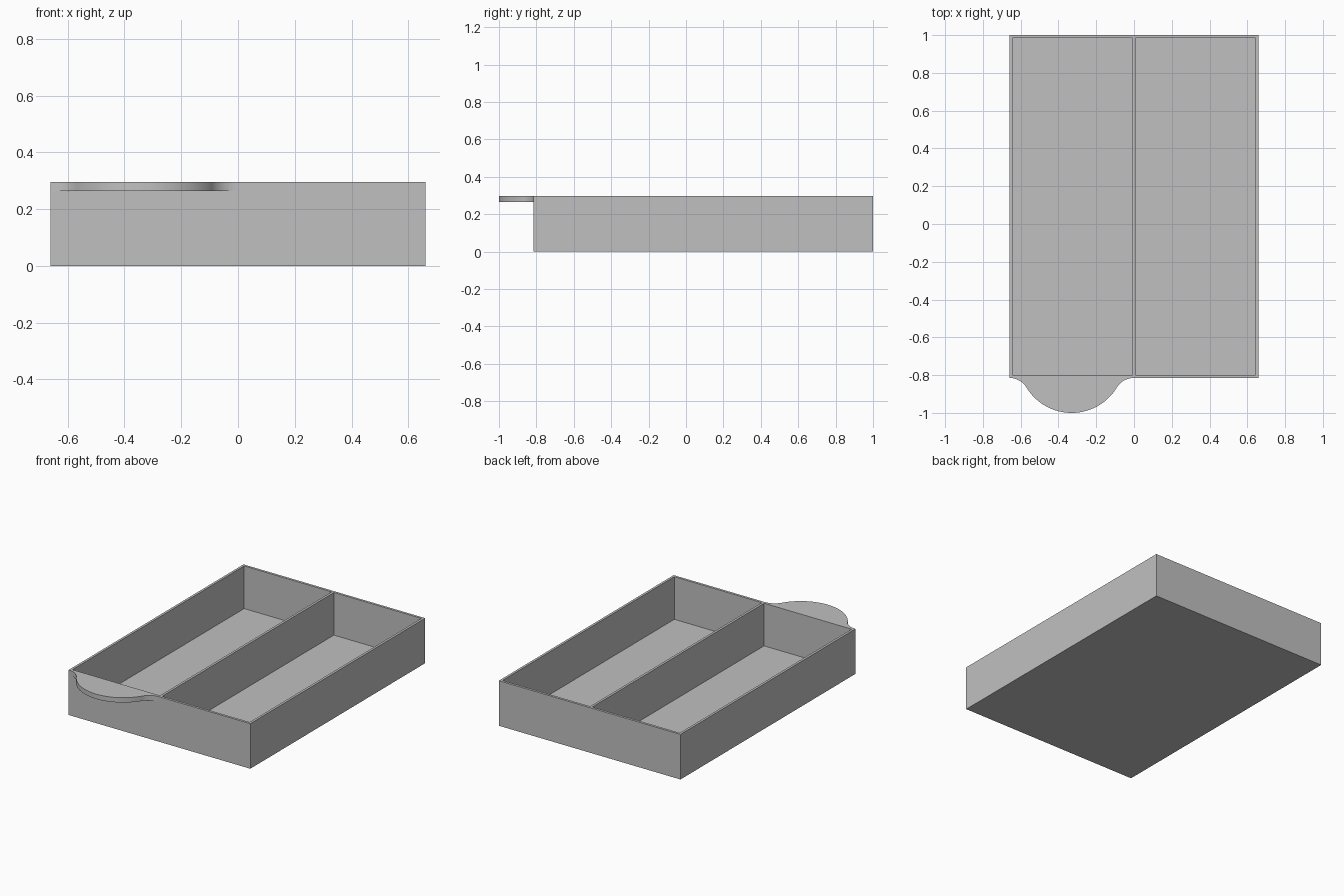
import bpy, bmesh, math

if "Cube" in bpy.data.objects:
    bpy.data.objects.remove(bpy.data.objects["Cube"])

# Overall sizes
HALF_W, Y0, Y1, H = 0.66, -0.815, 1.0, 0.296
WALL = 0.016

grey = bpy.data.materials.new("light grey")
grey.diffuse_color = (0.53, 0.53, 0.53, 1)
grey.use_nodes = True
grey.node_tree.nodes["Principled BSDF"].inputs["Base Color"].default_value = grey.diffuse_color


def finish(bm, name):
    bmesh.ops.recalc_face_normals(bm, faces=bm.faces)
    mesh = bpy.data.meshes.new(name)
    bm.to_mesh(mesh)
    bm.free()
    mesh.materials.append(grey)
    obj = bpy.data.objects.new(name, mesh)
    bpy.context.collection.objects.link(obj)
    return obj


# Tray: a block whose top is split in two, each half inset and sunk
bm = bmesh.new()
xs = (-HALF_W, 0, HALF_W)
low = [[bm.verts.new((x, y, 0)) for x in xs] for y in (Y0, Y1)]
top = [[bm.verts.new((x, y, H)) for x in xs] for y in (Y0, Y1)]
bm.faces.new(low[0] + low[1][::-1])
for row in (0, 1):
    bm.faces.new(low[row] + top[row][::-1])
for col in (0, 2):
    bm.faces.new((low[0][col], low[1][col], top[1][col], top[0][col]))
for c in (0, 1):
    a, b = (-HALF_W + WALL, -WALL / 2) if c == 0 else (WALL / 2, HALF_W - WALL)
    outer = [top[0][c], top[0][c + 1], top[1][c + 1], top[1][c]]
    corners = [(a, Y0 + WALL), (b, Y0 + WALL), (b, Y1 - WALL), (a, Y1 - WALL)]
    rim = [bm.verts.new((x, y, H)) for x, y in corners]
    base = [bm.verts.new((x, y, WALL)) for x, y in corners]
    for i in range(4):
        j = (i + 1) % 4
        bm.faces.new((outer[i], outer[j], rim[j], rim[i]))
        bm.faces.new((rim[i], rim[j], base[j], base[i]))
    bm.faces.new(base)
finish(bm, "divided_tray")

# Pull tab: large arc blended into the front wall by two concave fillets
CX, R, CY = -HALF_W / 2, 0.28, -0.72
r = 0.107
fillet_y = Y0 - r
blend = math.atan2(CY - fillet_y, HALF_W / 2)   # angle where the arcs meet
N = 14
right = []
for i in range(N + 1):                          # fillet, wall to blend point
    t = math.pi / 2 + (math.pi / 2 - blend) * i / N
    right.append((HALF_W / 2 + r * math.cos(t), fillet_y + r * math.sin(t)))
for i in range(1, 2 * N + 1):                   # large arc, blend point to tip
    t = -blend - (math.pi / 2 - blend) * i / (2 * N)
    right.append((R * math.cos(t), CY + R * math.sin(t)))
right[-1] = (0, CY - R)
outline = right + [(-x, y) for x, y in right[-2::-1]]

bm = bmesh.new()
face = bm.faces.new([bm.verts.new((CX + x, y, H - 0.032)) for x, y in outline])
ext = bmesh.ops.extrude_face_region(bm, geom=[face])
bmesh.ops.translate(bm, vec=(0, 0, 0.032),
                    verts=[g for g in ext["geom"] if isinstance(g, bmesh.types.BMVert)])
tab = finish(bm, "pull_tab")
bpy.context.view_layer.objects.active = tab
tab.select_set(True)
bpy.ops.object.shade_smooth_by_angle(angle=math.radians(30))
